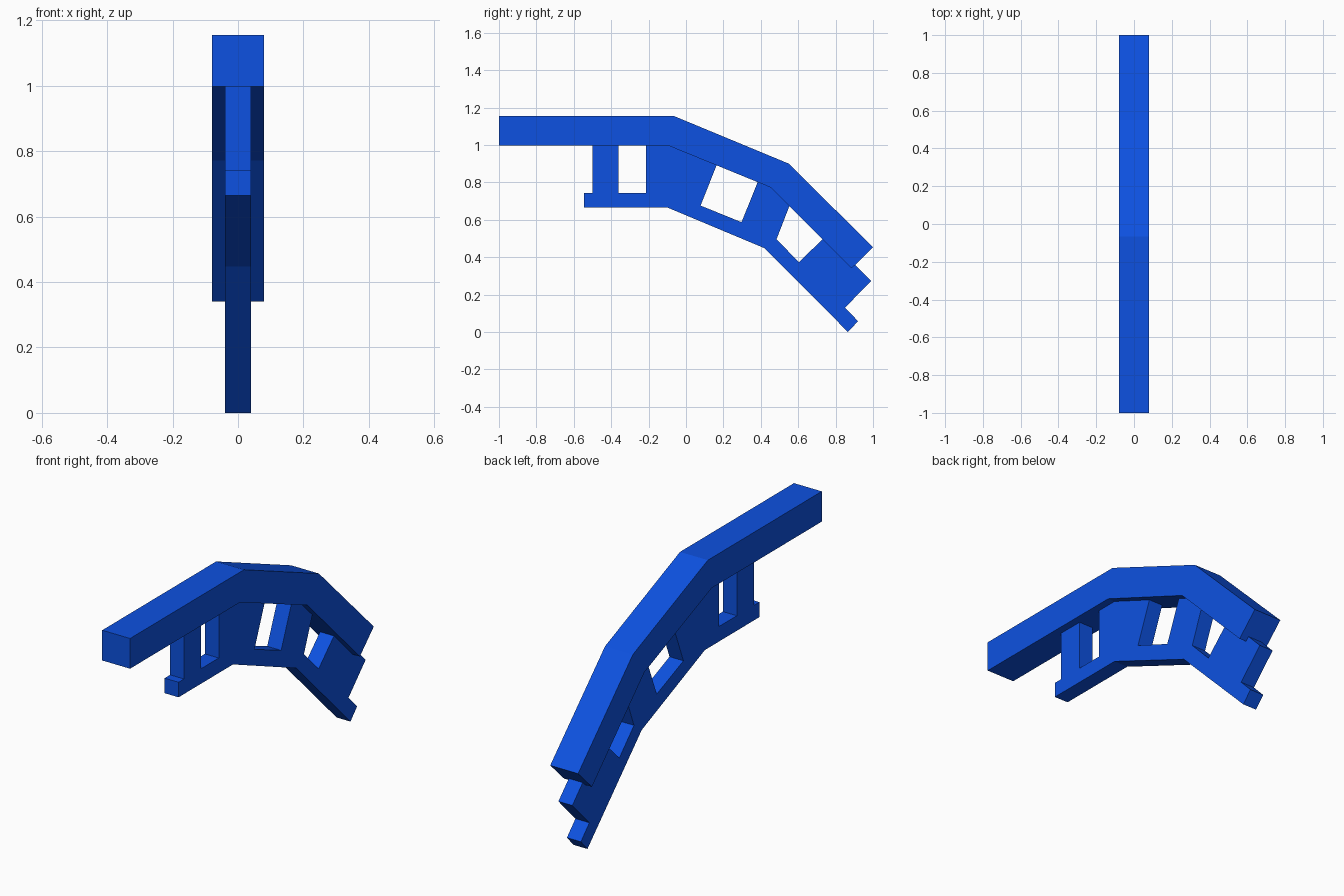
import bpy
import bmesh

cube = bpy.data.objects.get("Cube")
if cube:
    bpy.data.objects.remove(cube, do_unlink=True)

blue = bpy.data.materials.new("blue")
blue.use_nodes = True
colour = (0.004, 0.083, 0.75, 1.0)
blue.diffuse_color = colour
blue.node_tree.nodes["Principled BSDF"].inputs["Base Color"].default_value = colour


def extrude_profile(name, profile, half_width):
    """Extrude a side outline of (y, z) points symmetrically across x."""
    bm = bmesh.new()
    face = bm.faces.new([bm.verts.new((-half_width, y, z)) for y, z in profile])
    result = bmesh.ops.extrude_face_region(bm, geom=[face])
    moved = [v for v in result["geom"] if isinstance(v, bmesh.types.BMVert)]
    bmesh.ops.translate(bm, verts=moved, vec=(2 * half_width, 0, 0))
    bmesh.ops.recalc_face_normals(bm, faces=bm.faces)
    mesh = bpy.data.meshes.new(name)
    bm.to_mesh(mesh)
    bm.free()
    mesh.materials.append(blue)
    obj = bpy.data.objects.new(name, mesh)
    bpy.context.collection.objects.link(obj)
    return obj


# Wide upper beam, bent twice
extrude_profile("upper_beam", [
    (-1.0, 1.155), (-0.065, 1.155), (0.55, 0.90), (1.0, 0.453),
    (0.886, 0.341), (0.455, 0.772), (-0.098, 0.998), (-1.0, 0.998),
], 0.08)

# Narrow lower rail with its posts, whose tops sink into the beam
extrude_profile("lower_rail_and_posts", [
    # underside and far tip
    (-0.545, 0.665), (-0.098, 0.665), (0.42, 0.448), (0.866, 0.0),
    (0.92, 0.058), (0.85, 0.13),
    # end post
    (0.99, 0.273), (0.75, 0.516),
    # third opening
    (0.604, 0.373), (0.484, 0.496),
    # post at the second bend
    (0.565, 0.705), (0.473, 0.797), (0.394, 0.829),
    # second opening
    (0.297, 0.587), (0.078, 0.676),
    # post at the first bend
    (0.178, 0.928), (-0.09, 1.04), (-0.215, 1.04),
    # first opening
    (-0.215, 0.743), (-0.36, 0.743),
    # front post and rail tip
    (-0.36, 1.04), (-0.50, 1.04), (-0.50, 0.743), (-0.545, 0.743),
], 0.04)
